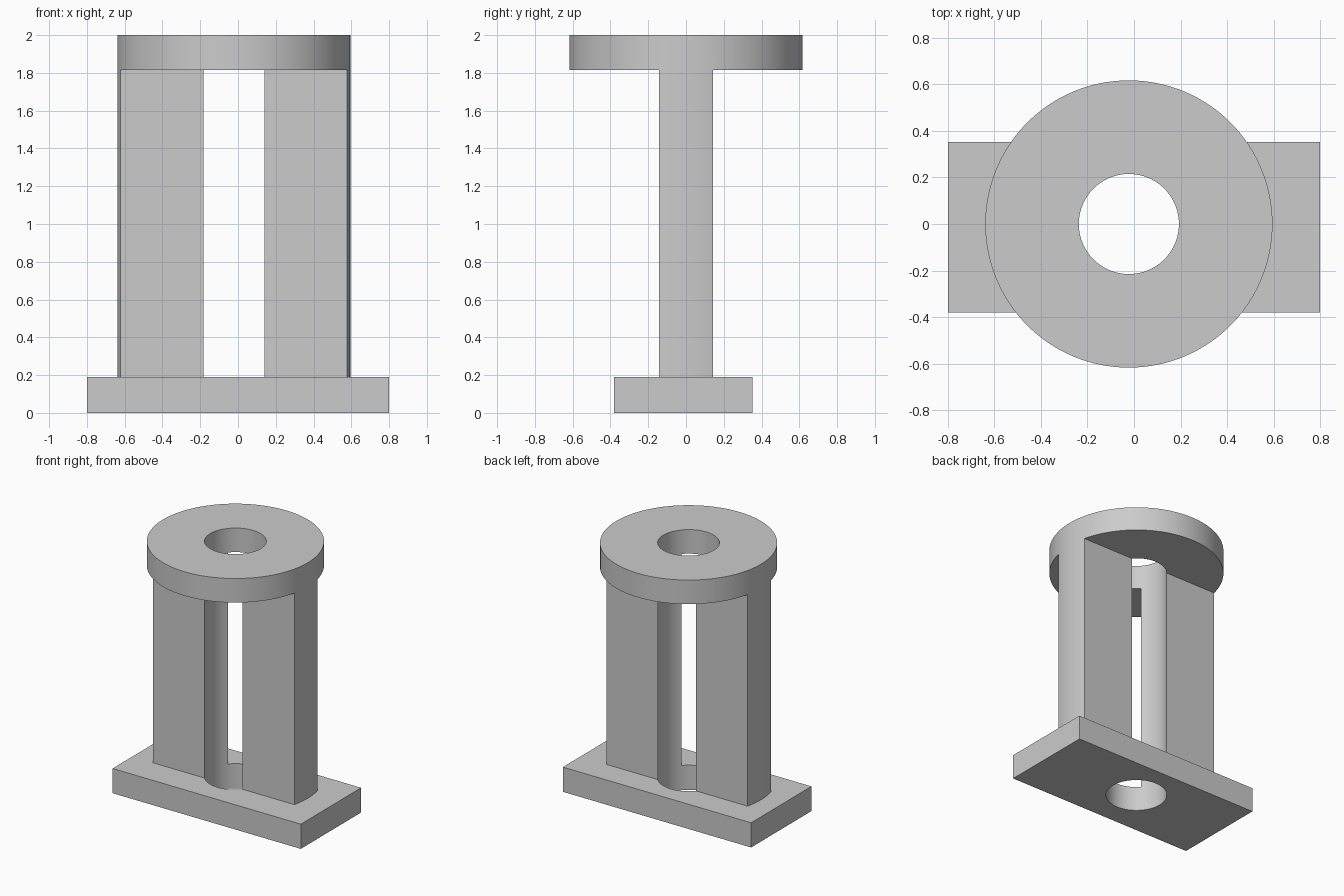
import bpy
import math

cube = bpy.data.objects.get("Cube")
if cube:
    bpy.data.objects.remove(cube, do_unlink=True)

AXIS_X = -0.022       # column axis, slightly off the base centre
BASE_TOP = 0.19
DISC_BOTTOM = 1.815
HEIGHT = 2.0
RADIUS, BORE = 0.617, 0.215
WALL = 0.142          # half thickness of the upright walls

grey = bpy.data.materials.new("plain_grey")
grey.use_nodes = True
grey.diffuse_color = (0.6, 0.6, 0.6, 1)
grey.node_tree.nodes["Principled BSDF"].inputs["Base Color"].default_value = (0.6, 0.6, 0.6, 1)


def box(name, x0, x1, y0, y1, z0, z1):
    bpy.ops.mesh.primitive_cube_add(size=1, location=((x0 + x1) / 2, (y0 + y1) / 2, (z0 + z1) / 2))
    ob = bpy.context.object
    ob.name = name
    ob.scale = (x1 - x0, y1 - y0, z1 - z0)
    bpy.ops.object.transform_apply(location=True, rotation=False, scale=True)
    ob.data.materials.append(grey)
    return ob


def cylinder(name, radius, z0, z1):
    bpy.ops.mesh.primitive_cylinder_add(vertices=128, radius=radius, depth=z1 - z0,
                                        location=(AXIS_X, 0, (z0 + z1) / 2))
    ob = bpy.context.object
    ob.name = name
    bpy.ops.object.transform_apply(location=True, rotation=False, scale=True)
    ob.data.materials.append(grey)
    return ob


def combine(target, tool, operation):
    """Apply a boolean and remove the tool object."""
    tool.hide_render = True
    mod = target.modifiers.new("cut", "BOOLEAN")
    mod.operation, mod.object, mod.solver = operation, tool, "EXACT"
    bpy.ops.object.select_all(action="DESELECT")
    target.select_set(True)
    bpy.context.view_layer.objects.active = target
    bpy.ops.object.modifier_apply(modifier=mod.name)
    bpy.data.objects.remove(tool, do_unlink=True)


# Round column, milled front and back to leave two walls under the top disc
body = cylinder("pedestal_body", RADIUS, BASE_TOP / 2, HEIGHT)
for side in (-1, 1):
    near, far = sorted((side * WALL, side))
    combine(body, box("side_cutter", -1, 1, near, far, -1, DISC_BOTTOM), "DIFFERENCE")

# Rectangular base plate, then the bore through everything
combine(body, box("base_plate", -0.8, 0.8, -0.38, 0.352, 0, BASE_TOP), "UNION")
combine(body, cylinder("bore_cutter", BORE, -1, HEIGHT + 1), "DIFFERENCE")

# Smooth round walls with crisp rims
bpy.ops.object.select_all(action="DESELECT")
body.select_set(True)
bpy.context.view_layer.objects.active = body
bpy.ops.object.shade_smooth_by_angle(angle=math.radians(30))
